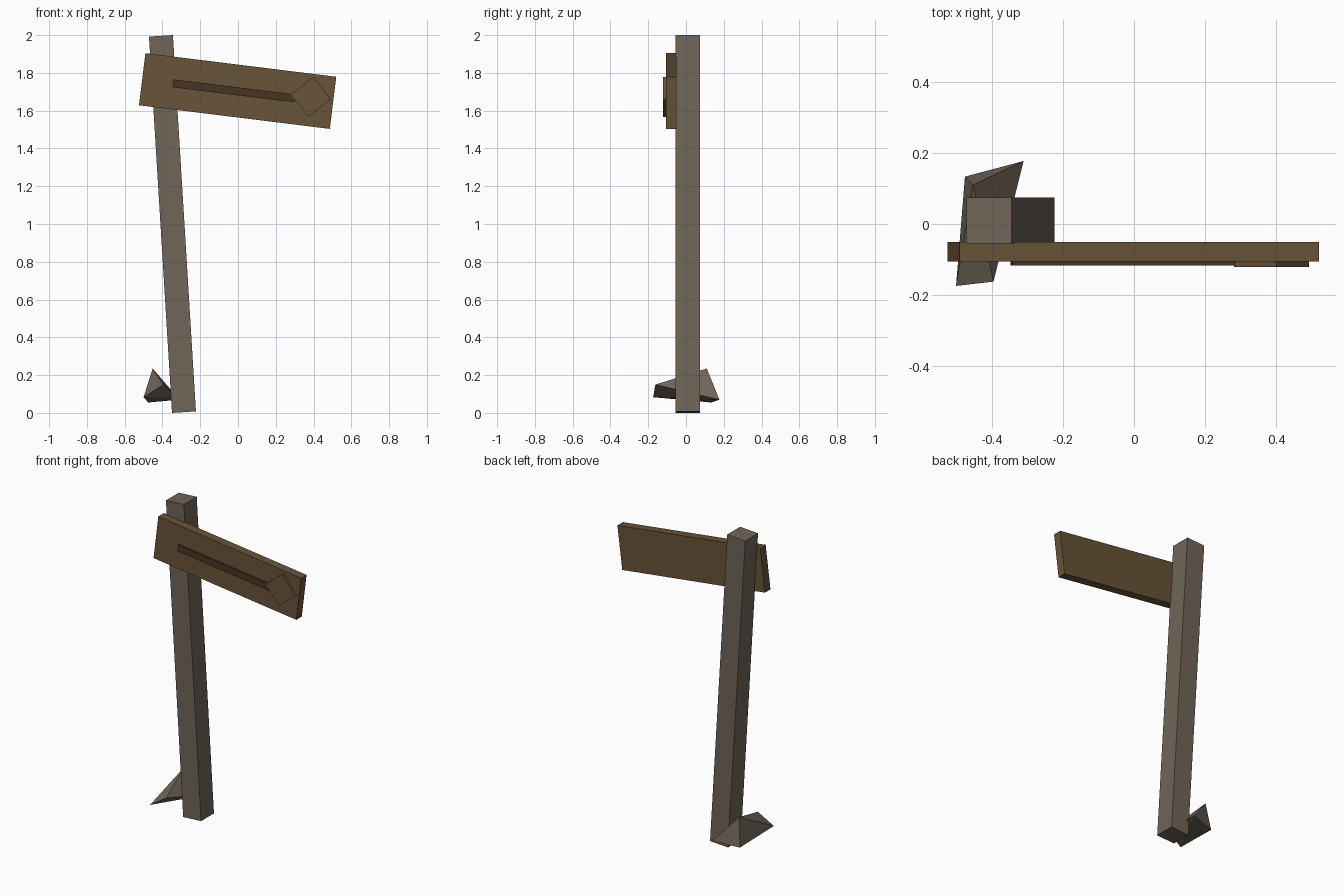
import bpy, bmesh
from math import radians
from mathutils import Matrix, Vector

cube = bpy.data.objects.get("Cube")
if cube:
    bpy.data.objects.remove(cube)


def material(name, srgb):
    linear = [(c / 255 / 12.92) if c < 11 else ((c / 255 + 0.055) / 1.055) ** 2.4 for c in srgb]
    mat = bpy.data.materials.new(name)
    mat.use_nodes = True
    mat.diffuse_color = (*linear, 1)
    bsdf = next(n for n in mat.node_tree.nodes if n.type == 'BSDF_PRINCIPLED')
    bsdf.inputs["Base Color"].default_value = (*linear, 1)
    return mat


weathered = material("weathered grey brown", (112, 101, 88))
wood = material("brown wood", (105, 83, 56))
dark_wood = material("dark brown wood", (72, 53, 35))


def add_object(name, bm, mat):
    mesh = bpy.data.meshes.new(name)
    bmesh.ops.recalc_face_normals(bm, faces=bm.faces)
    bm.to_mesh(mesh)
    bm.free()
    mesh.materials.append(mat)
    obj = bpy.data.objects.new(name, mesh)
    bpy.context.collection.objects.link(obj)
    return obj


def tilted_box(name, centre, size, tilt, mat):
    """Box turned about the y axis; positive tilt lowers the +x end."""
    bm = bmesh.new()
    bmesh.ops.create_cube(bm, size=1)
    bmesh.ops.scale(bm, vec=size, verts=bm.verts)
    turn = Matrix.Translation(centre) @ Matrix.Rotation(radians(tilt), 4, 'Y')
    bmesh.ops.transform(bm, matrix=turn, verts=bm.verts)
    return add_object(name, bm, mat)


# Leaning post
tilted_box("post", (-0.347, 0.01, 1.0), (0.127, 0.13, 1.996), -3.5, weathered)

# Sloping board with a raised arrow on its front
SLOPE = 7.05
tilted_box("board", (-0.002, -0.0775, 1.704), (1.018, 0.055, 0.278), SLOPE, wood)
tilted_box("arrow_shaft", (-0.022, -0.109, 1.705), (0.65, 0.014, 0.042), SLOPE, dark_wood)
tilted_box("arrow_head", (0.386, -0.112, 1.673), (0.15, 0.018, 0.15), SLOPE + 45, wood)

# Angular stone at the foot of the post
bm = bmesh.new()
for point in [(-0.452, 0.11, 0.235), (-0.31, 0.177, 0.07), (-0.475, 0.133, 0.055),
              (-0.395, -0.162, 0.15), (-0.5, -0.174, 0.083)]:
    bm.verts.new(Vector(point))
bmesh.ops.convex_hull(bm, input=bm.verts)
add_object("stone", bm, weathered)
